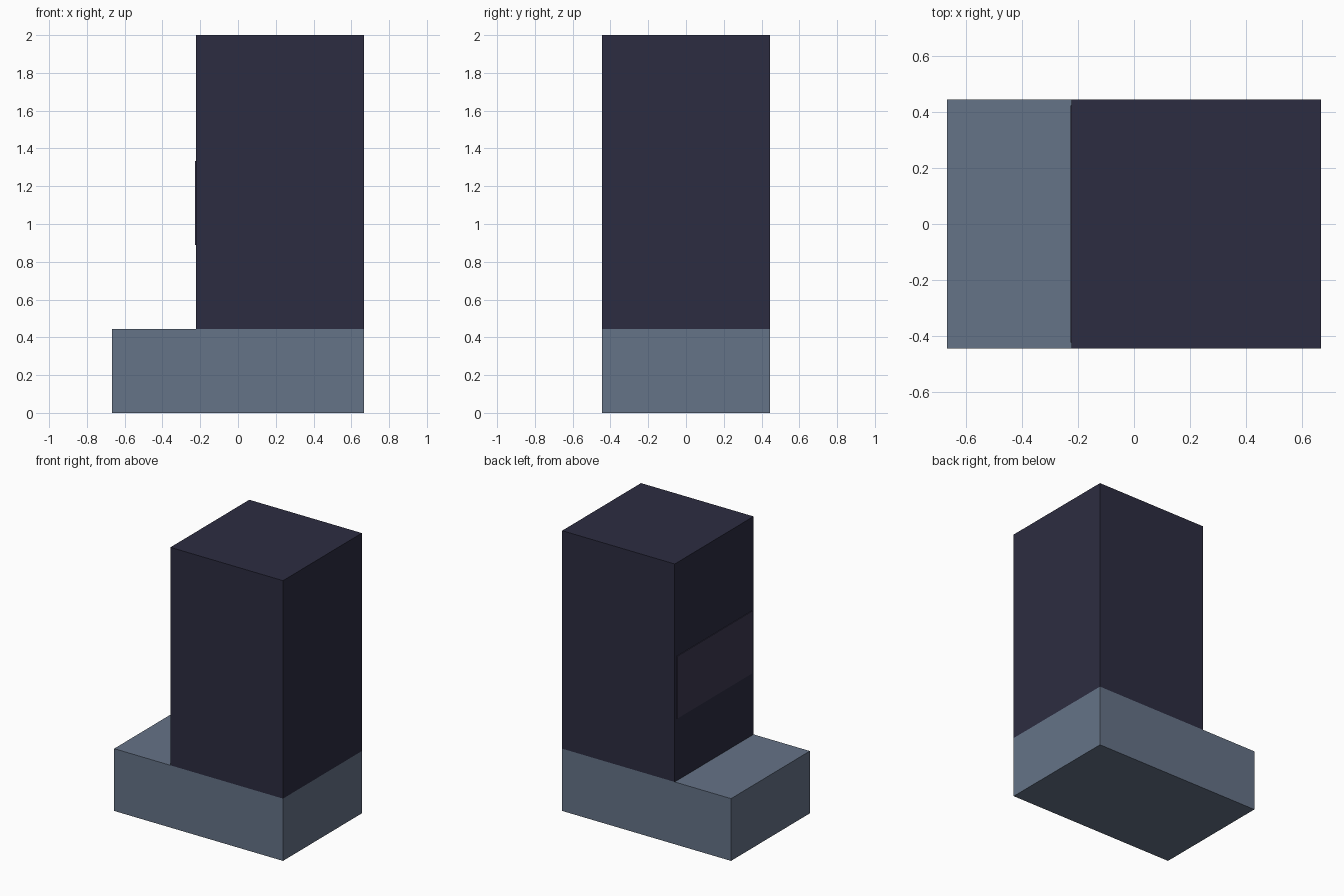
import bpy

cube = bpy.data.objects.get("Cube")
if cube:
    bpy.data.objects.remove(cube, do_unlink=True)

U = 2 / 4.5  # the model sits on a module of 3 x 2 x 4.5


def linear(c):
    c /= 255
    return c / 12.92 if c <= 0.04045 else ((c + 0.055) / 1.055) ** 2.4


def material(name, rgb):
    mat = bpy.data.materials.new(name)
    mat.use_nodes = True
    color = (*[linear(c) for c in rgb], 1)
    mat.diffuse_color = color
    bsdf = next(n for n in mat.node_tree.nodes if n.type == "BSDF_PRINCIPLED")
    bsdf.inputs["Base Color"].default_value = color
    return mat


def box(name, low, high, mat):
    """Box between two corners, given in modules."""
    center = [(a + b) / 2 * U for a, b in zip(low, high)]
    bpy.ops.mesh.primitive_cube_add(size=1, location=center)
    obj = bpy.context.object
    obj.name = name
    obj.scale = [(b - a) * U for a, b in zip(low, high)]
    bpy.ops.object.transform_apply(location=False, rotation=False, scale=True)
    obj.data.materials.append(mat)
    return obj


slate = material("slate grey", (101, 115, 135))
navy = material("dark navy", (44, 44, 65))
dusk = material("dusky violet", (60, 57, 80))

# Base slab, with the tower flush to its left end
box("base", (-1.5, -1, 0), (1.5, 1, 1), slate)
box("tower", (-0.5, -1, 1), (1.5, 1, 4.5), navy)

# Thin panel on the tower face above the step
box("panel", (-0.51, -0.95, 2), (-0.5, 0.95, 3), dusk)
